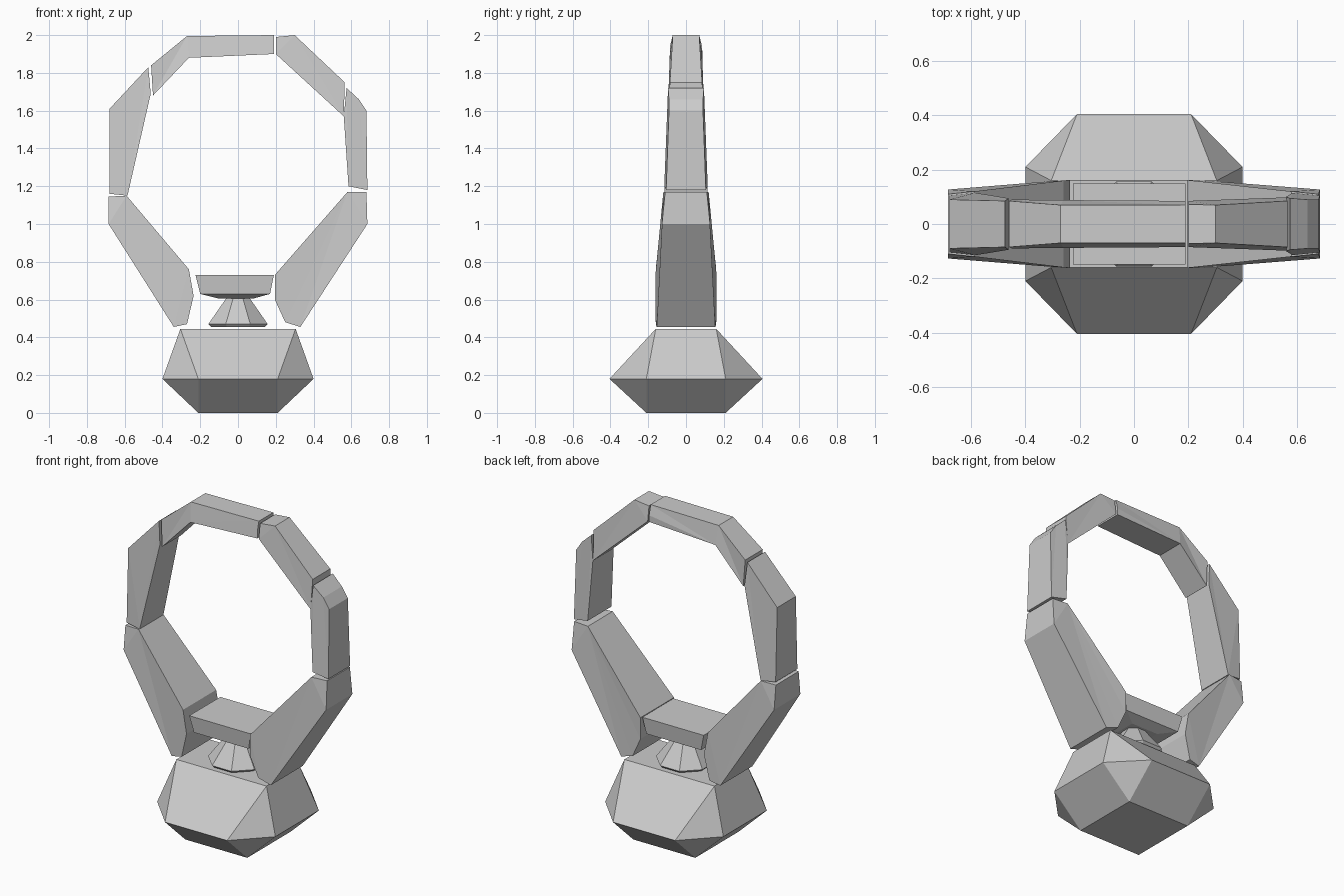
import bpy, bmesh
from math import cos, sin, pi

if "Cube" in bpy.data.objects:
    bpy.data.objects.remove(bpy.data.objects["Cube"])


def finish(bm, name):
    bmesh.ops.recalc_face_normals(bm, faces=bm.faces)
    me = bpy.data.meshes.new(name)
    bm.to_mesh(me)
    bm.free()
    ob = bpy.data.objects.new(name, me)
    bpy.context.collection.objects.link(ob)
    return ob


def segment(name, pts):
    """Closed x,z profile; each point carries its own half depth in y."""
    bm = bmesh.new()
    front = [bm.verts.new((x, -d, z)) for x, z, d in pts]
    back = [bm.verts.new((x, d, z)) for x, z, d in pts]
    caps = [bm.faces.new(front), bm.faces.new(back[::-1])]
    n = len(pts)
    for i in range(n):
        j = (i + 1) % n
        bm.faces.new((front[i], back[i], back[j], front[j]))
    bmesh.ops.triangulate(bm, faces=caps)
    return finish(bm, name)


def hull(name, pts):
    """Faceted solid around a set of points."""
    bm = bmesh.new()
    for p in pts:
        bm.verts.new(p)
    bmesh.ops.convex_hull(bm, input=bm.verts)
    bmesh.ops.dissolve_limit(bm, angle_limit=0.02, verts=bm.verts, edges=bm.edges)
    return finish(bm, name)


def rect(x0, x1, y, z):
    return [(x, s * y, z) for x in (x0, x1) for s in (-1, 1)]


def octagon(r, z):
    return [(r * cos(pi / 8 + i * pi / 4), r * sin(pi / 8 + i * pi / 4), z) for i in range(8)]


# Cut gem: square base, eight-sided girdle, narrow rectangular top
hull("gem", rect(-.21, .21, .21, 0) + rect(-.4, .4, .21, .18)
     + rect(-.21, .21, .405, .18) + rect(-.305, .305, .16, .445))

# Tapered setting and the bridge above it
hull("setting", octagon(.155, .455) + octagon(.17, .47) + octagon(.065, .61))
hull("bridge", rect(-.225, .19, .15, .73) + rect(-.2, .17, .14, .63)
     + rect(-.1, .08, .08, .605))

# Band, one segment at a time round the ring
segment("band_top", [(-.45, 1.68, .09), (-.46, 1.84, .085), (-.27, 1.995, .07),
                     (.19, 2.0, .07), (.19, 1.94, .085), (.19, 1.9, .085), (-.26, 1.88, .088)])
segment("band_upper_right", [(.2, 1.9, .085), (.2, 1.99, .072), (.3, 2.0, .07),
                             (.565, 1.75, .085), (.56, 1.57, .098)])
segment("band_right", [(.56, 1.57, .1), (.575, 1.72, .095), (.64, 1.66, .09),
                       (.68, 1.6, .09), (.685, 1.18, .105), (.585, 1.2, .115)])
segment("band_lower_right", [(.58, 1.17, .12), (.68, 1.17, .11), (.685, 1.0, .127),
                             (.33, .455, .155), (.25, .48, .16), (.195, .6, .162),
                             (.195, .73, .162)])
segment("band_lower_left", [(-.59, 1.15, .12), (-.685, 1.145, .11), (-.685, 1.0, .127),
                            (-.34, .455, .155), (-.27, .47, .16), (-.235, .62, .162),
                            (-.26, .76, .16)])
segment("band_upper_left", [(-.585, 1.15, .115), (-.68, 1.16, .105), (-.68, 1.61, .09),
                            (-.475, 1.83, .085), (-.462, 1.69, .095)])
